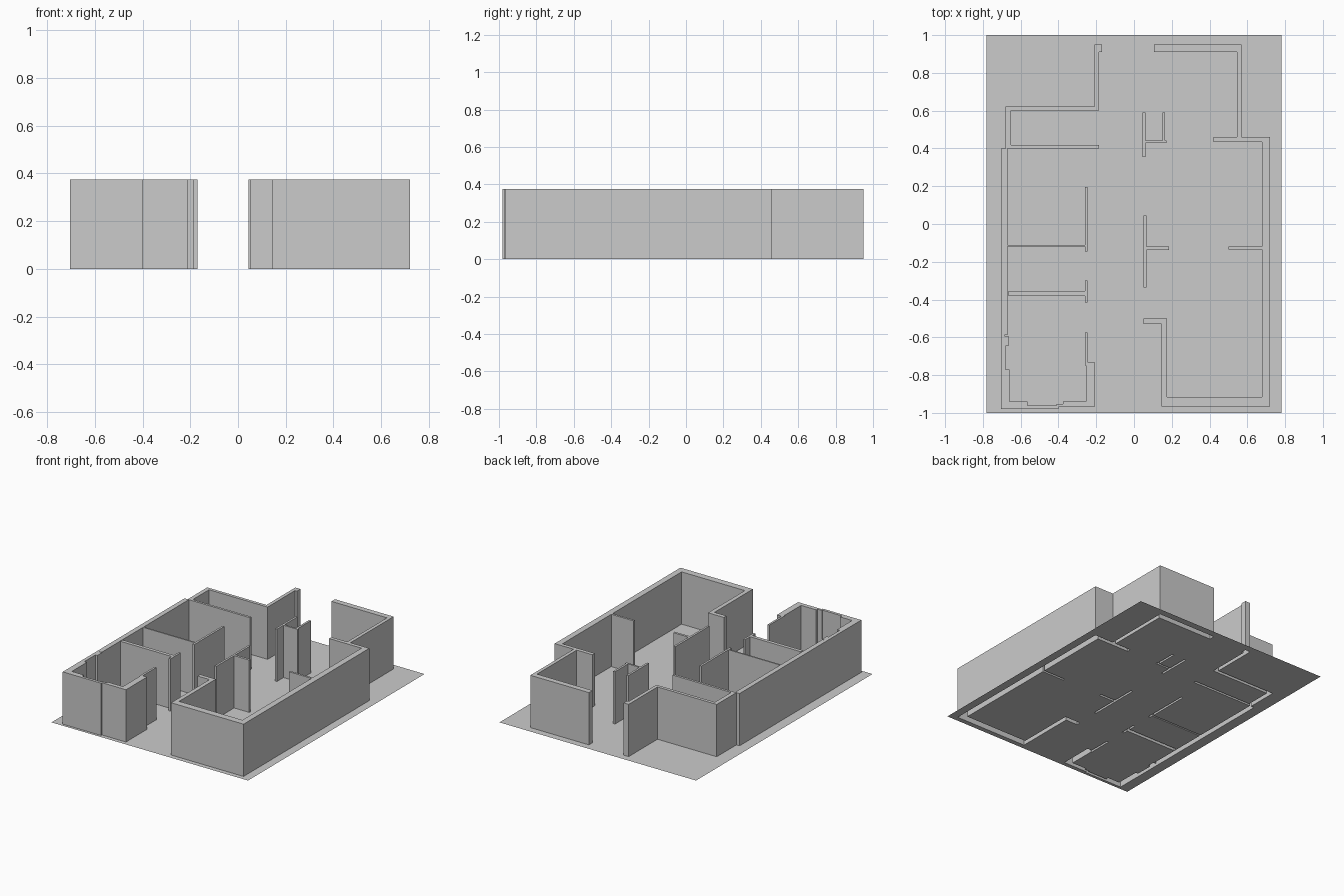
import bpy
import bmesh

WALL_HEIGHT = 0.375

cube = bpy.data.objects.get("Cube")
if cube:
    bpy.data.objects.remove(cube, do_unlink=True)

grey = bpy.data.materials.new("plain grey")
grey.use_nodes = True
colour = (0.6, 0.6, 0.6, 1)
grey.diffuse_color = colour
grey.node_tree.nodes["Principled BSDF"].inputs["Base Color"].default_value = colour


def outline(corners):
    """Right-angled outline: each pair is every second corner, walked clockwise.
    Between two pairs the path first runs along x, then along y."""
    points = []
    for i, (x, y) in enumerate(corners):
        points += [(x, corners[i - 1][1]), (x, y)]
    return points[::-1]


def add_object(name, bm):
    mesh = bpy.data.meshes.new(name)
    bm.to_mesh(mesh)
    bm.free()
    mesh.materials.append(grey)
    bpy.context.collection.objects.link(bpy.data.objects.new(name, mesh))


def add_wall(name, points):
    """Raise an outline into a capped wall that is open underneath."""
    bm = bmesh.new()
    low = [bm.verts.new((x, y, 0)) for x, y in points]
    high = [bm.verts.new((x, y, WALL_HEIGHT)) for x, y in points]
    for i in range(len(points)):
        bm.faces.new((low[i - 1], low[i], high[i], high[i - 1]))
    bm.faces.new(high)
    add_object(name, bm)


def add_floor(name, half_x, half_y, holes):
    """Flat sheet with an opening under every wall."""
    bm = bmesh.new()
    border = [(-half_x, -half_y), (half_x, -half_y), (half_x, half_y), (-half_x, half_y)]
    for loop in [border] + holes:
        verts = [bm.verts.new((x, y, 0)) for x, y in loop]
        for i in range(len(verts)):
            bm.edges.new((verts[i - 1], verts[i]))
    bmesh.ops.triangle_fill(bm, use_beauty=True, use_dissolve=False,
                            edges=bm.edges[:], normal=(0, 0, 1))
    bm.normal_update()
    bmesh.ops.reverse_faces(bm, faces=[f for f in bm.faces if f.normal.z < 0])
    add_object(name, bm)


walls = {
    # Left-hand rooms in plan: back passage, store, side rooms and front corner
    "west_room_walls": outline([
        (-.21, .95), (-.17, .91), (-.185, .60), (-.65, .417), (-.185, .40),
        (-.67, -.11), (-.26, .195), (-.245, -.145), (-.26, -.12),
        (-.67, -.588), (-.685, -.593), (-.665, -.645), (-.68, -.77),
        (-.66, -.94), (-.565, -.96), (-.41, -.953), (-.375, -.94),
        (-.255, -.75), (-.26, -.575), (-.245, -.73), (-.21, -.97),
        (-.40, -.98), (-.705, .40), (-.68, .623)]),
    # Long outer wall on the other side with its two short returns
    "east_room_walls": outline([
        (.105, .95), (.57, .46), (.72, -.965), (.145, -.53), (.05, -.50),
        (.175, -.917), (.677, -.135), (.50, -.12), (.677, .433),
        (.42, .46), (.545, .91)]),
    # Free-standing partitions
    "closet_partition": outline([
        (.045, .59), (.06, .443), (.15, .59), (.165, .443),
        (.172, .43), (.06, .355)]),
    "hall_partition": outline([
        (.05, .045), (.065, -.12), (.185, -.137), (.065, -.335)]),
    "room_divider": outline([
        (-.665, -.355), (-.26, -.30), (-.245, -.415), (-.26, -.38)]),
}

for wall_name, wall_points in walls.items():
    add_wall(wall_name, wall_points)

add_floor("floor", .78, 1, list(walls.values()))
